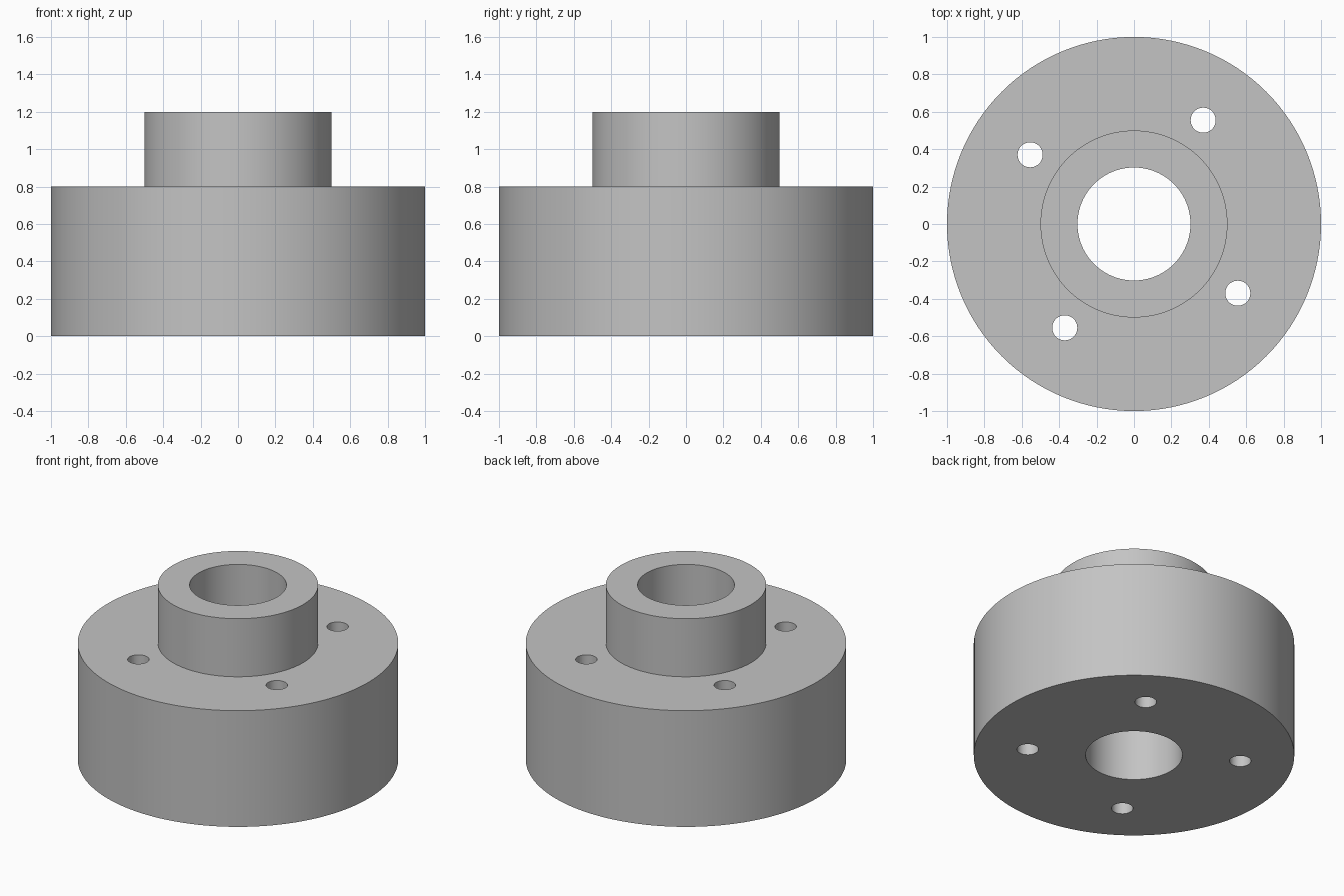
import bpy, bmesh, math
from mathutils import Matrix, Vector

cube = bpy.data.objects.get("Cube")
if cube:
    bpy.data.objects.remove(cube, do_unlink=True)

SEGMENTS = 128
BOLT_COUNT = 4
BOLT_CIRCLE = 0.667
BOLT_RADIUS = 0.067
BOLT_ANGLE = math.radians(56.3)

grey = bpy.data.materials.new("plain_grey")
grey.use_nodes = True
colour = (0.55, 0.55, 0.55, 1)
grey.diffuse_color = colour
grey.node_tree.nodes["Principled BSDF"].inputs["Base Color"].default_value = colour


def add_object(name, bm):
    bmesh.ops.recalc_face_normals(bm, faces=bm.faces)
    mesh = bpy.data.meshes.new(name)
    bm.to_mesh(mesh)
    bm.free()
    mesh.materials.append(grey)
    obj = bpy.data.objects.new(name, mesh)
    bpy.context.collection.objects.link(obj)
    return obj


# Flange, hub and central bore turned from one closed profile
profile = [(0.302, 0), (1, 0), (1, 0.8), (0.5, 0.8), (0.5, 1.2), (0.302, 1.2)]
bm = bmesh.new()
verts = [bm.verts.new((r, 0, z)) for r, z in profile]
edges = [bm.edges.new((v, verts[i - 1])) for i, v in enumerate(verts)]
bmesh.ops.spin(bm, geom=verts + edges, cent=(0, 0, 0), axis=(0, 0, 1),
               angle=math.tau, steps=SEGMENTS, use_merge=True)
bmesh.ops.remove_doubles(bm, verts=bm.verts, dist=1e-5)
flange = add_object("flanged_hub", bm)

# Cutters for the ring of bolt holes
bm = bmesh.new()
for i in range(BOLT_COUNT):
    a = BOLT_ANGLE + i * math.tau / BOLT_COUNT
    centre = Vector((BOLT_CIRCLE * math.cos(a), BOLT_CIRCLE * math.sin(a), 0.4))
    bmesh.ops.create_cone(bm, cap_ends=True, segments=48, radius1=BOLT_RADIUS,
                          radius2=BOLT_RADIUS, depth=1.2,
                          matrix=Matrix.Translation(centre))
cutter = add_object("bolt_hole_cutter", bm)
cutter.hide_render = True

# Drill the holes through the flange
cut = flange.modifiers.new("bolt_holes", 'BOOLEAN')
cut.operation = 'DIFFERENCE'
cut.solver = 'EXACT'
cut.object = cutter
bpy.context.view_layer.objects.active = flange
flange.select_set(True)
bpy.ops.object.modifier_apply(modifier=cut.name)
bpy.data.objects.remove(cutter, do_unlink=True)
bpy.ops.object.shade_smooth_by_angle(angle=math.radians(30))
